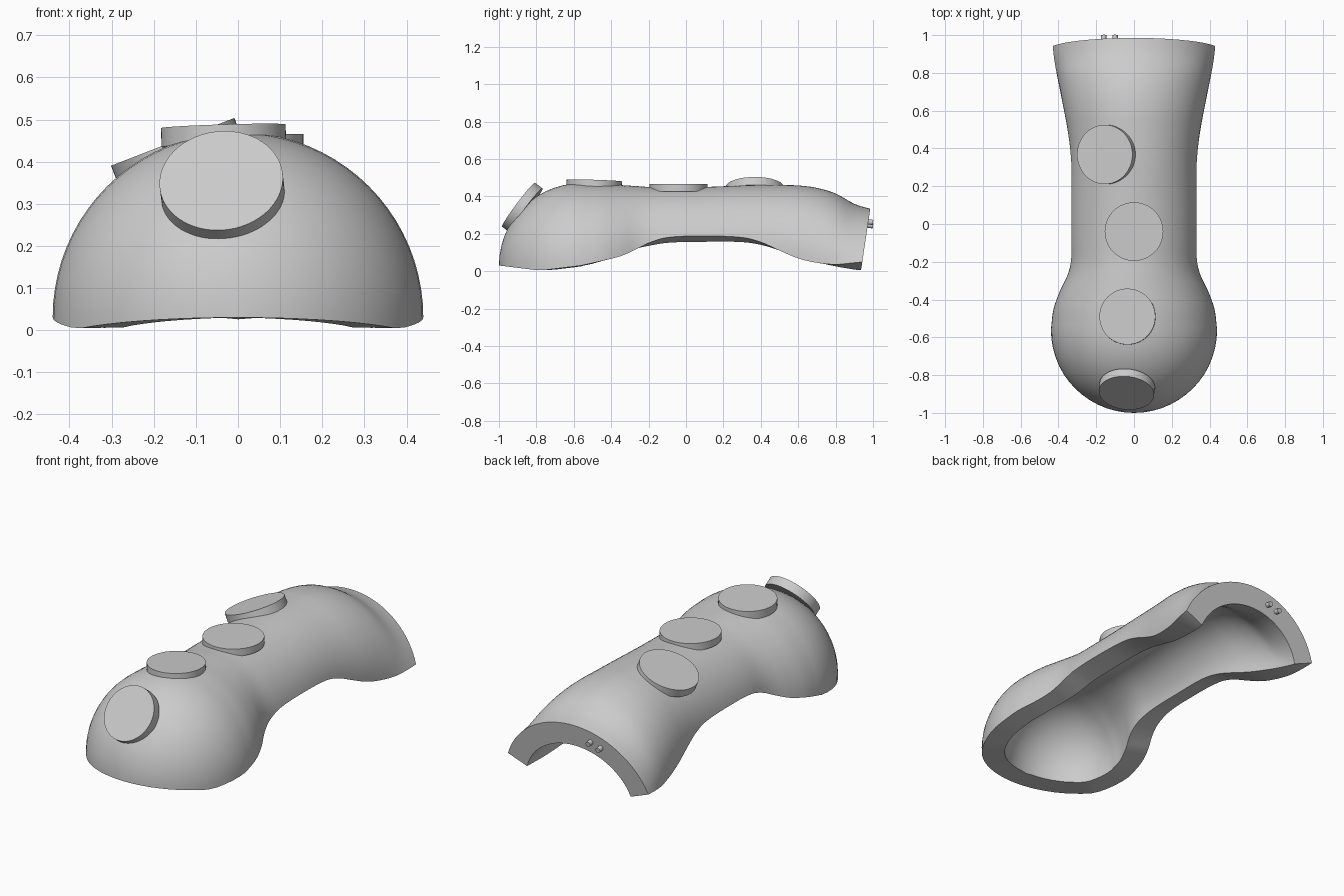
import bpy, bmesh, math
from mathutils import Vector

default_cube = bpy.data.objects.get("Cube")
if default_cube:
    bpy.data.objects.remove(default_cube, do_unlink=True)

WALL = 0.12
SEGMENTS = 40
DOME_RADIUS, DOME_Y, DOME_Z = 0.44, -0.56, 0.03

grey = bpy.data.materials.new("plain_grey")
grey.use_nodes = True
grey.diffuse_color = (0.6, 0.6, 0.6, 1)
grey.node_tree.nodes["Principled BSDF"].inputs["Base Color"].default_value = grey.diffuse_color


def add_object(name, bm):
    mesh = bpy.data.meshes.new(name)
    bmesh.ops.recalc_face_normals(bm, faces=bm.faces)
    bm.to_mesh(mesh)
    bm.free()
    obj = bpy.data.objects.new(name, mesh)
    bpy.context.collection.objects.link(obj)
    mesh.materials.append(grey)
    bpy.ops.object.select_all(action="DESELECT")
    bpy.context.view_layer.objects.active = obj
    obj.select_set(True)
    bpy.ops.object.shade_smooth_by_angle(angle=math.radians(35))
    return obj


# Shell stations along the body: y, rim half width, top height, rim height
KEYS = [
    (-.56, .44, .47, .03), (-.45, .426, .468, .055), (-.35, .39, .46, .08),
    (-.27, .352, .455, .115), (-.2, .334, .45, .15), (-.1, .33, .448, .18),
    (.1, .33, .45, .188), (.3, .331, .458, .18), (.4, .338, .46, .155),
    (.5, .352, .46, .11), (.6, .37, .458, .068), (.7, .39, .445, .045),
    (.8, .41, .415, .036), (.9, .426, .36, .045), (1, .432, .33, .055),
    (1.15, .434, .3, .06),
]


def smooth_stations(keys, steps):
    """Hermite interpolation through the stations."""
    def slope(i, k):
        a, b = keys[max(i - 1, 0)], keys[min(i + 1, len(keys) - 1)]
        return (b[k] - a[k]) / (b[0] - a[0])
    for i, (p, q) in enumerate(zip(keys, keys[1:])):
        gap = q[0] - p[0]
        for s in range(steps):
            u = s / steps
            row = [p[0] + gap * u]
            for k in range(1, len(p)):
                row.append((2*u**3 - 3*u**2 + 1) * p[k] + (3*u**2 - 2*u**3) * q[k]
                           + gap * ((u**3 - 2*u**2 + u) * slope(i, k)
                                    + (u**3 - u**2) * slope(i + 1, k)))
            yield row
    yield keys[-1]


def dome_stations(count):
    for i in range(1, count):
        angle = math.pi / 2 * i / count
        y = DOME_Y - DOME_RADIUS * math.cos(angle)
        half = DOME_RADIUS * math.sin(angle)
        yield y, half, DOME_Z + half, 0.003 + 0.027 * abs(y + 0.78) / 0.22


def arc(y, half, top, rim):
    """Circular arch through both rim points and the top point."""
    rise = top - rim
    radius = (half ** 2 + rise ** 2) / (2 * rise)
    limit = math.atan2(half, radius and rim - (top - radius))
    for i in range(SEGMENTS + 1):
        a = limit * (2 * i / SEGMENTS - 1)
        yield Vector((radius * math.sin(a), y, top - radius + radius * math.cos(a)))


# Arched shell: outer skin, offset inner skin, rim, then a slanted cut at the back
bm = bmesh.new()
pole = bm.verts.new((0, DOME_Y - DOME_RADIUS, DOME_Z))
stations = list(dome_stations(14)) + list(smooth_stations(KEYS, 4))
rows = [[bm.verts.new(p) for p in arc(*s)] for s in stations]
for i in range(SEGMENTS):
    bm.faces.new((pole, rows[0][i], rows[0][i + 1]))
    for a, b in zip(rows, rows[1:]):
        bm.faces.new((a[i], b[i], b[i + 1], a[i + 1]))
bmesh.ops.recalc_face_normals(bm, faces=bm.faces)
bm.normal_update()
if rows[20][SEGMENTS // 2].normal.z < 0:
    bmesh.ops.reverse_faces(bm, faces=bm.faces)
    bm.normal_update()

outer_faces = list(bm.faces)
rim_edges = [tuple(e.verts) for e in bm.edges if e.is_boundary]
inner = {v: bm.verts.new(v.co - v.normal * WALL) for v in list(bm.verts)}
for f in outer_faces:
    bm.faces.new([inner[v] for v in reversed(f.verts)])
for a, b in rim_edges:
    bm.faces.new((a, b, inner[b], inner[a]))
cut = bmesh.ops.bisect_plane(
    bm, geom=bm.verts[:] + bm.edges[:] + bm.faces[:],
    plane_co=(0, 0.935, 0), plane_no=(0, 1, -0.15), clear_outer=True)
bmesh.ops.edgenet_fill(bm, edges=[g for g in cut["geom_cut"] if isinstance(g, bmesh.types.BMEdge)])
add_object("arched_shell", bm)


def disc(name, face_center, normal, radius, depth, sides=64):
    """Cylinder whose outer face is centred on face_center."""
    normal = Vector(normal).normalized()
    bm = bmesh.new()
    bmesh.ops.create_cone(bm, cap_ends=True, segments=sides,
                          radius1=radius, radius2=radius, depth=depth)
    bmesh.ops.translate(bm, verts=bm.verts, vec=(0, 0, -depth / 2))
    obj = add_object(name, bm)
    obj.rotation_euler = normal.to_track_quat("Z", "Y").to_euler()
    obj.location = face_center


# Round pads along the top
disc("front_pad", (-.04, -.895, .355), (-.08, -.8, .6), .147, .05)
disc("dome_pad", (-.035, -.49, .484), (-.03, .03, 1), .148, .045)
disc("middle_pad", (0, -.04, .466), (0, 0, 1), .155, .04)
disc("rear_pad", (-.155, .368, .447), (-.36, 0, .93), .157, .045)

# Two small pins on the back face
for side, x, z in (("inner", -.1, .26), ("outer", -.16, .242)):
    disc(side + "_pin", (x, 1, z), (0, 1, -.15), .014, .04, 24)
